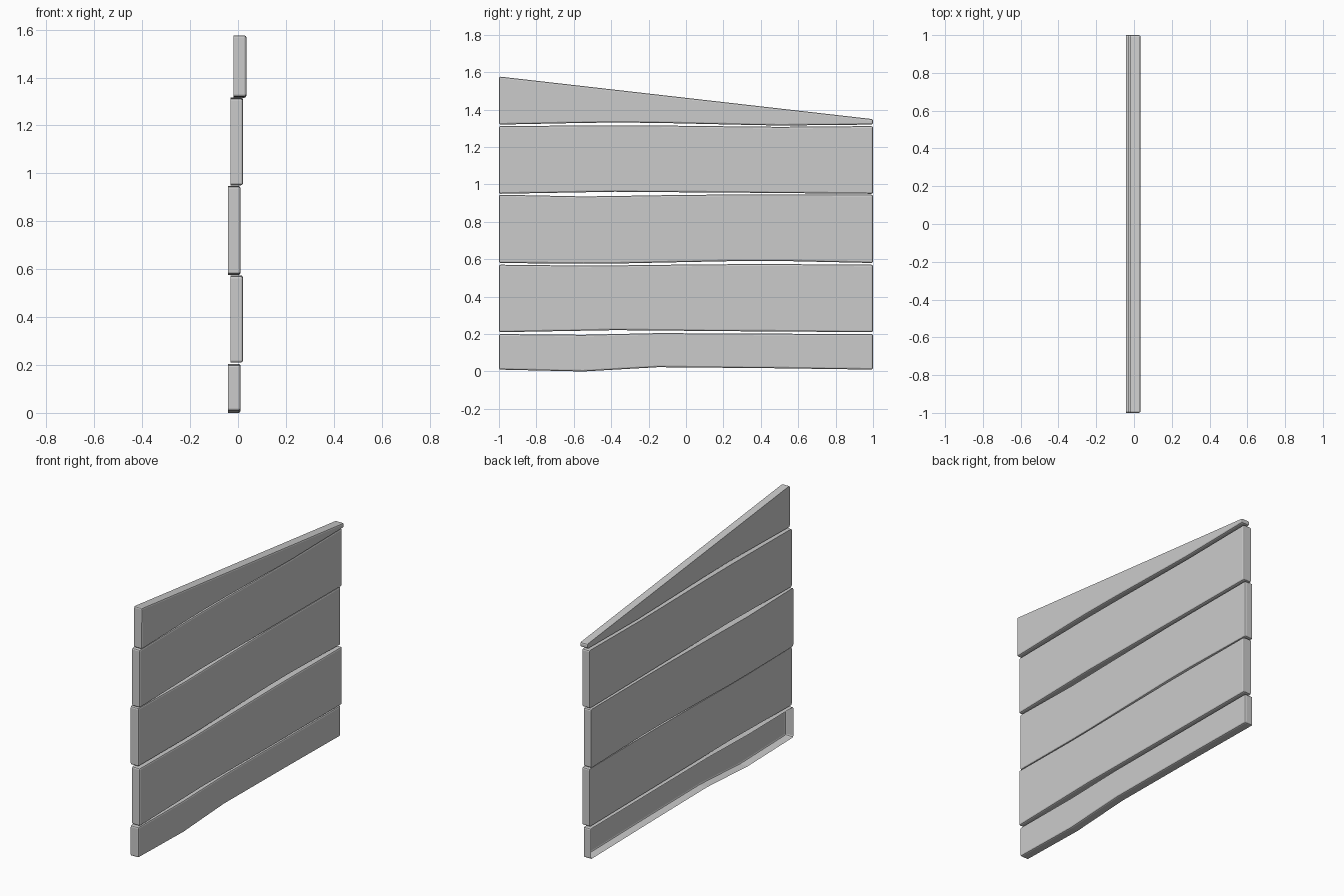
import bpy, bmesh

if "Cube" in bpy.data.objects:
    bpy.data.objects.remove(bpy.data.objects["Cube"])

YS = (-1.0, -0.55, -0.38, -0.15, 0.3, 0.5, 1.0)   # stations along every board
DEPTH = 0.053


def board(name, x_back, bottom, top, open_back=False):
    """Extrude a wavy board outline along x and bevel all but its back rim."""
    bm = bmesh.new()
    outline = list(zip(YS, bottom)) + list(zip(YS, top))[::-1]
    back = [bm.verts.new((x_back, y, z)) for y, z in outline]
    front = [bm.verts.new((x_back + DEPTH, y, z)) for y, z in outline]
    n = len(outline)
    back_face = bm.faces.new(back[::-1])
    bm.faces.new(front)
    for i in range(n):
        j = (i + 1) % n
        bm.faces.new((back[i], back[j], front[j], front[i]))
    bmesh.ops.recalc_face_normals(bm, faces=bm.faces)
    back_set = set(back)
    edges = [e for e in bm.edges
             if e.calc_face_angle(0) > 0.7
             and not all(v in back_set for v in e.verts)]
    if open_back:
        bmesh.ops.delete(bm, geom=[back_face], context='FACES_ONLY')
    bmesh.ops.bevel(bm, geom=edges, offset=0.009, offset_type='OFFSET',
                    segments=2, profile=0.5, affect='EDGES', clamp_overlap=True)
    mesh = bpy.data.meshes.new(name)
    bm.to_mesh(mesh)
    bm.free()
    obj = bpy.data.objects.new(name, mesh)
    bpy.context.collection.objects.link(obj)
    return obj


def wave(base, *offsets):
    """Height at each station, in thousandths away from the base line."""
    return [base + o / 1000 for o in offsets]


# Lowest board, hollow at the back
board("bottom_board", -0.042,
      wave(0.01, 0, -10, 0, 13, 9, 7, 0),
      wave(0.2, 0, -4, 0, 5, 3, 2, 0), open_back=True)

# Three full boards, alternately set forward and back
board("lower_board", -0.032,
      wave(0.21, 0, 8, 11, 9, 5, 4, 0),
      wave(0.571, 0, -5, -4, -1, 3, 3, 0))
board("middle_board", -0.042,
      wave(0.58, 0, -4, -3, 2, 11, 11, 0),
      wave(0.945, 0, -9, -7, -3, 2, 2, 0))
board("upper_board", -0.032,
      wave(0.95, 0, 8, 11, 9, 6, 4, 0),
      wave(1.312, 0, 3, 4, 3, -2, -4, 0))

# Wedge-shaped top board with a sloping upper edge
board("sloped_top_board", -0.018,
      wave(1.32, 0, 9, 11, 9, -1, -5, 0),
      [1.463 - 0.114 * y for y in YS])
